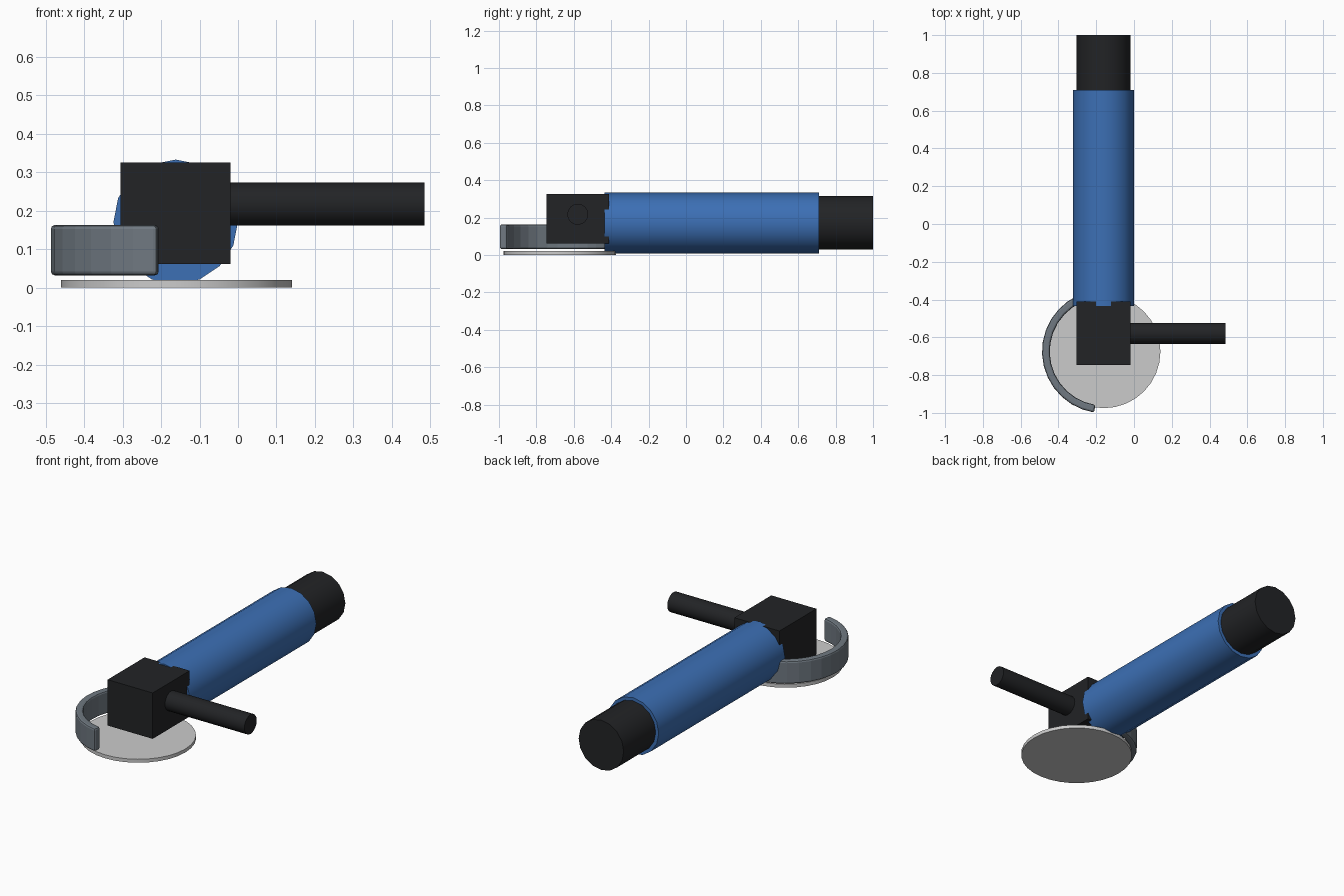
import bpy, bmesh
from math import pi, radians, cos, sin

if "Cube" in bpy.data.objects:
    bpy.data.objects.remove(bpy.data.objects["Cube"])


def material(name, rgb):
    m = bpy.data.materials.new(name)
    m.diffuse_color = (*rgb, 1)
    m.use_nodes = True
    m.node_tree.nodes["Principled BSDF"].inputs["Base Color"].default_value = m.diffuse_color
    return m


BLUE = material("blue_shell", (0.045, 0.16, 0.46))
BLACK = material("black_plastic", (0.016, 0.017, 0.019))
STEEL = material("dark_steel", (0.16, 0.19, 0.22))


def cylinder(name, centre, radius, length, sides, rot=(0, 0, 0), mat=None):
    bpy.ops.mesh.primitive_cylinder_add(vertices=sides, radius=radius, depth=length,
                                        location=centre, rotation=rot)
    ob = bpy.context.object
    ob.name = name
    if mat:
        ob.data.materials.append(mat)
    bpy.ops.object.shade_smooth_by_angle(angle=radians(30))
    return ob


ALONG_Y, ALONG_X = (pi / 2, 0, 0), (0, pi / 2, 0)
AXIS_X, AXIS_Z = -0.162, 0.171      # motor axis
DISC = (-0.16, -0.675)              # spindle position

# Motor body and rear grip
cylinder("motor_body", (AXIS_X, 0.1375, AXIS_Z), 0.162, 1.145, 16, ALONG_Y, BLUE)
cylinder("rear_grip", (AXIS_X, 0.84, AXIS_Z + 0.001), 0.143, 0.32, 16, ALONG_Y, BLACK)

# Gear housing, slightly sunk into the body
bpy.ops.mesh.primitive_cube_add(size=1, location=(AXIS_X, -0.5785, 0.1935))
housing = bpy.context.object
housing.name = "gear_housing"
housing.scale = (0.286, 0.335, 0.263)
bpy.ops.object.transform_apply(location=False, rotation=False, scale=True)
housing.data.materials.append(BLACK)

# Side handle
cylinder("side_handle", (0.2275, -0.579, 0.217), 0.056, 0.515, 16, ALONG_X, BLACK)

# Cutting disc
cylinder("disc", (*DISC, 0.01), 0.3, 0.02, 32)

# Half-round guard: rectangular section swept over 180 degrees
bm = bmesh.new()
section = [(0.286, 0.032), (0.327, 0.032), (0.327, 0.163), (0.286, 0.163)]
steps, start = 16, radians(81)
rings = []
for i in range(steps + 1):
    a = start + pi * i / steps
    rings.append([bm.verts.new((DISC[0] + r * cos(a), DISC[1] + r * sin(a), z))
                  for r, z in section])
for p, q in zip(rings, rings[1:]):
    for j in range(4):
        k = (j + 1) % 4
        bm.faces.new((p[j], p[k], q[k], q[j]))
bm.faces.new(rings[0])
bm.faces.new(rings[-1])
bmesh.ops.recalc_face_normals(bm, faces=bm.faces)
mesh = bpy.data.meshes.new("guard")
bm.to_mesh(mesh)
bm.free()
guard = bpy.data.objects.new("guard", mesh)
bpy.context.collection.objects.link(guard)
mesh.materials.append(STEEL)
bev = guard.modifiers.new("soft_edges", 'BEVEL')
bev.width = 0.01
bev.segments = 2
bev.limit_method = 'ANGLE'
bev.angle_limit = radians(40)
